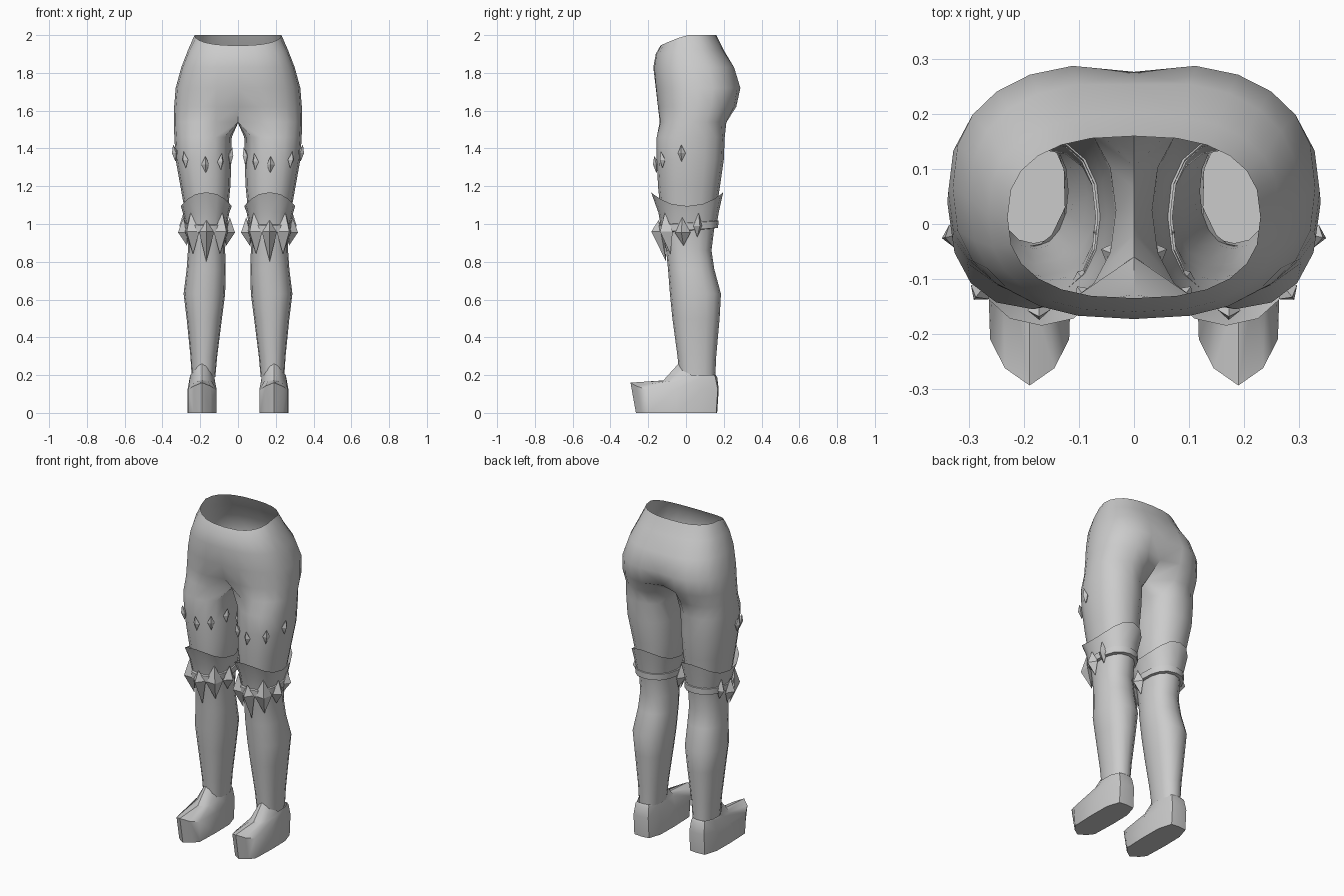
import bpy, bmesh, math
from mathutils import Vector

if "Cube" in bpy.data.objects:
    bpy.data.objects.remove(bpy.data.objects["Cube"])

grey = bpy.data.materials.new("plain_grey")
grey.diffuse_color = (0.6, 0.6, 0.6, 1)
grey.use_nodes = True
grey.node_tree.nodes["Principled BSDF"].inputs["Base Color"].default_value = grey.diffuse_color


def spow(v, p):
    return math.copysign(abs(v) ** p, v)


def finish(name, bm, angle=None):
    """Mirror the half mesh across x, weld the centre line and make the object."""
    geo = bmesh.ops.duplicate(bm, geom=bm.verts[:] + bm.edges[:] + bm.faces[:])["geom"]
    for v in geo:
        if isinstance(v, bmesh.types.BMVert):
            v.co.x *= -1
    bmesh.ops.remove_doubles(bm, verts=bm.verts[:], dist=0.0005)
    bmesh.ops.recalc_face_normals(bm, faces=bm.faces[:])
    me = bpy.data.meshes.new(name)
    bm.to_mesh(me)
    bm.free()
    me.materials.append(grey)
    ob = bpy.data.objects.new(name, me)
    bpy.context.collection.objects.link(ob)
    if angle:
        bpy.ops.object.select_all(action='DESELECT')
        ob.select_set(True)
        bpy.context.view_layer.objects.active = ob
        bpy.ops.object.shade_smooth_by_angle(angle=math.radians(angle))
    return ob


def bridge(bm, a, b, closed=True):
    n = len(a)
    for i in range(n if closed else n - 1):
        j = (i + 1) % n
        bm.faces.new((a[i], a[j], b[j], b[i]))


# Leg sections: height, inner x, outer x, front y, back y
LEG = [(1.46, .033, .337, -.155, .205), (1.34, .035, .33, -.155, .2),
       (1.2, .04, .305, -.148, .18), (1.1, .05, .287, -.138, .165),
       (.98, .065, .268, -.125, .15), (.86, .068, .265, -.105, .135),
       (.76, .065, .272, -.095, .15), (.63, .068, .288, -.085, .185),
       (.5, .085, .272, -.072, .178), (.3, .11, .252, -.045, .16),
       (.19, .12, .245, -.035, .155)]
ANGLES = [math.radians(-135 + 22.5 * i) for i in range(16)]


def oval(x0, x1, y0, y1, t, p=.88):
    return ((x0 + x1) / 2 + (x1 - x0) / 2 * spow(math.cos(t), p),
            (y0 + y1) / 2 + (y1 - y0) / 2 * spow(math.sin(t), p))


def leg_point(z, t):
    for a, b in zip(LEG, LEG[1:]):
        if a[0] >= z >= b[0]:
            k = (a[0] - z) / (a[0] - b[0])
            s = [u + (v - u) * k for u, v in zip(a, b)]
            return Vector((*oval(*s[1:], t), z))


# Hips and legs: half rings around the pelvis, closed by the crotch into leg rings
# height, half width, front y, back y, front recess, back recess at the centre line
HIPS = [(2.0, .23, -.135, .16, 0, 0), (1.92, .265, -.16, .2, 0, 0),
        (1.83, .3, -.173, .262, 0, .008), (1.72, .33, -.165, .297, .005, .02),
        (1.62, .338, -.158, .278, .03, .05), (1.54, .34, -.155, .235, .095, .13)]
bm = bmesh.new()
prev = None
for row, (z, w, yf, yb, rf, rb) in enumerate(HIPS):
    ring = []
    for i in range(13):
        t = math.radians(-90 + 15 * i)
        x, y = oval(-w, w, yf, yb, t, .8)
        x = 0 if i in (0, 12) else x
        near = max(0, 1 - x / .13)
        y += rf * near if i < 6 else -rb * near
        dip = .055 * max(0, -math.sin(t)) if row == 0 else .02 * max(0, -math.sin(t)) if row == 1 else 0
        ring.append(bm.verts.new((x, y, z - dip)))
    if prev:
        bridge(bm, prev, ring, closed=False)
    prev = ring
prev = prev + [bm.verts.new((0, y, 1.535)) for y in (.065, .025, -.02)]
for s in LEG:
    ring = [bm.verts.new(leg_point(s[0], t)) for t in ANGLES]
    bridge(bm, prev, ring)
    prev = ring
finish("hips_and_legs", bm, 35)

# Pointed shoes: sole outline, upper edge, instep and ankle collar
OUTLINE = [(0, -.28), (.045, -.25), (.072, -.2), (.077, -.05), (.075, .08), (.05, .16),
           (0, .165)]
OUTLINE += [(-x, y) for x, y in OUTLINE[-2:0:-1]]
INSTEP = [(0, -.12, .172), (.03, -.1, .17), (.05, -.075, .17), (.065, 0, .18),
          (.065, .09, .19), (.045, .155, .19), (0, .165, .19)]
INSTEP += [(-x, y, z) for x, y, z in INSTEP[-2:0:-1]]
COLLAR = [(0, -.04, .26), (.02, -.036, .25), (.04, -.02, .225), (.064, .03, .2),
          (.062, .1, .2), (.04, .15, .2), (0, .157, .2)]
COLLAR += [(-x, y, z) for x, y, z in COLLAR[-2:0:-1]]
bm = bmesh.new()
CX = .19
sole = [bm.verts.new((CX + x, y + (.015 if y < -.24 else 0), 0)) for x, y in OUTLINE]
edge = [bm.verts.new((CX + x, y * 1.05, .16 if y < -.27 else .142 if y < -.24 else .125))
        for x, y in OUTLINE]
instep = [bm.verts.new((CX + x, y, z)) for x, y, z in INSTEP]
collar = [bm.verts.new((CX + x, y, z)) for x, y, z in COLLAR]
bm.faces.new(sole)
for a, b in ((sole, edge), (edge, instep), (instep, collar)):
    bridge(bm, a, b)
finish("shoes", bm, 35)

# Flared cuffs above the knees, with a dipped top edge
bm = bmesh.new()
low = [bm.verts.new((*oval(.06, .274, -.132, .16, t), .98)) for t in ANGLES]
mid = [bm.verts.new((*oval(.046, .292, -.146, .173, t), 1.06)) for t in ANGLES]
top = [bm.verts.new((*oval(.033, .303, -.185, .197, t), 1.095 + .073 * math.sin(t) ** 2))
       for t in ANGLES]
bridge(bm, low, mid)
bridge(bm, mid, top)
finish("cuffs", bm, 35)

# Knee straps
bm = bmesh.new()
rings = [[bm.verts.new((*oval(.07 - o, .265 + o, -.125 - o, .15 + o, t), z + .012 * math.sin(t)))
          for t in ANGLES] for o, z in ((0, .965), (.02, .968), (.022, 1.005), (.004, 1.01))]
for a, b in zip(rings, rings[1:]):
    bridge(bm, a, b)
finish("knee_straps", bm, 35)


def crystal(bm, deg, z, width, up, down, depth, lift=0):
    """Faceted diamond standing on the leg surface at an angle round the leg."""
    t = math.radians(deg)
    p = leg_point(z, t)
    n = Vector((math.cos(t), math.sin(t), 0))
    s = Vector((-n.y, n.x, 0))
    p += n * lift
    a = bm.verts.new(p + Vector((0, 0, up)) + n * .012)
    b = bm.verts.new(leg_point(z - down, t) + n * .006)
    l, r = (bm.verts.new(p + s * k * width / 2) for k in (-1, 1))
    front, back = bm.verts.new(p + n * depth), bm.verts.new(p - n * .02)
    for m in (front, back):
        for q in ((a, l), (l, b), (b, r), (r, a)):
            bm.faces.new((*q, m))


# Knee crystals
bm = bmesh.new()
for deg, z, w, up, down, d in ((-90, .96, .08, .06, .16, .05), (-50, .96, .1, .1, .12, .045),
                               (-130, .96, .1, .1, .12, .045), (-10, .955, .085, .08, .07, .04),
                               (-170, .955, .085, .08, .07, .04), (17, .99, .05, .07, .06, .035)):
    crystal(bm, deg, z, w, up, down, d, .012)
finish("knee_crystals", bm)

# Small thigh studs
bm = bmesh.new()
for deg, z in ((-92, 1.315), (-52, 1.34), (-124, 1.33), (-12, 1.375), (-158, 1.36)):
    crystal(bm, deg, z, .042, .045, .045, .018, .003)
finish("thigh_studs", bm)
